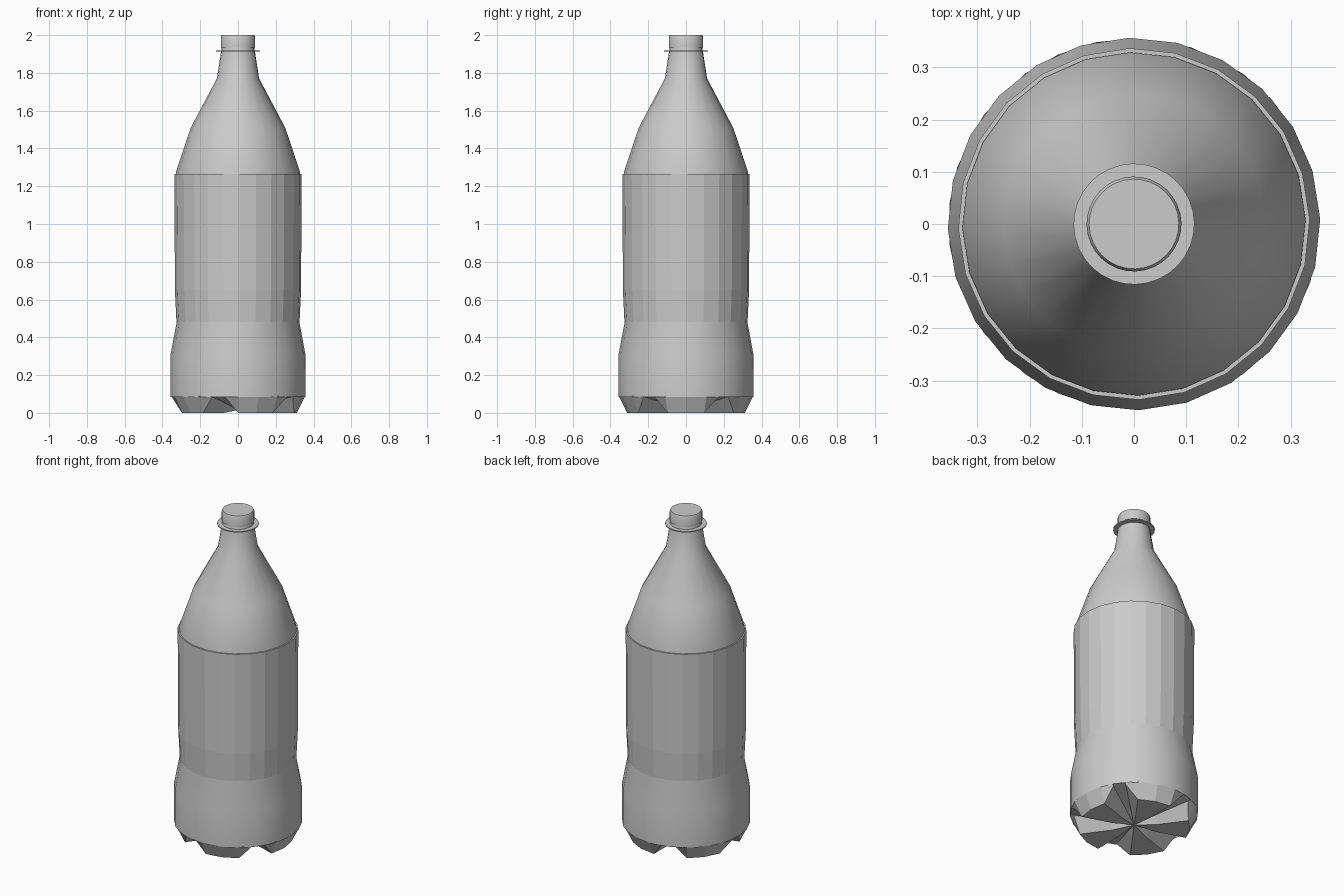
import bpy, bmesh, math
from math import cos, sin, radians

cube = bpy.data.objects.get("Cube")
if cube:
    bpy.data.objects.remove(cube, do_unlink=True)

grey = bpy.data.materials.new("plain grey")
grey.use_nodes = True
GREY = (0.6, 0.6, 0.6, 1)
grey.diffuse_color = GREY
grey.node_tree.nodes["Principled BSDF"].inputs["Base Color"].default_value = GREY


def finish(name, bm, smooth_angle=None):
    bmesh.ops.recalc_face_normals(bm, faces=bm.faces)
    mesh = bpy.data.meshes.new(name)
    bm.to_mesh(mesh)
    bm.free()
    mesh.materials.append(grey)
    obj = bpy.data.objects.new(name, mesh)
    bpy.context.collection.objects.link(obj)
    if smooth_angle:
        bpy.ops.object.select_all(action='DESELECT')
        obj.select_set(True)
        bpy.context.view_layer.objects.active = obj
        bpy.ops.object.shade_smooth_by_angle(angle=radians(smooth_angle))
    return obj


def bridge(bm, low, high):
    n = len(low)
    for i in range(n):
        j = (i + 1) % n
        bm.faces.new((low[i], low[j], high[j], high[i]))


def lathe(name, profile, sides=24, smooth_angle=None, cap_bottom=False, cap_top=False, closed=False):
    """Spin a list of (radius, height) points around z."""
    bm = bmesh.new()
    rings = []
    for r, z in profile:
        angles = [2 * math.pi * i / sides + radians(1.5) for i in range(sides)]
        rings.append([bm.verts.new((r * cos(a), r * sin(a), z)) for a in angles])
    for low, high in zip(rings, rings[1:]):
        bridge(bm, low, high)
    if closed:
        bridge(bm, rings[-1], rings[0])
    if cap_bottom:
        bm.faces.new(rings[0])
    if cap_top:
        bm.faces.new(rings[-1])
    return finish(name, bm, smooth_angle)


# Body: waisted cylinder, shoulder cone and neck
lathe("bottle_body", [(0.357, 0.085), (0.357, 0.31), (0.325, 0.48), (0.331, 0.65),
                      (0.329, 1.275), (0.25, 1.51), (0.112, 1.77), (0.09, 1.91),
                      (0.085, 1.94)], smooth_angle=35)

# Label sleeve: thin faceted band with a small lip at the top
lathe("label_sleeve", [(0.326, 0.48), (0.334, 0.65), (0.337, 1.265), (0.326, 1.265)])

# Neck ring and screw cap
lathe("neck_ring", [(0.08, 1.912), (0.116, 1.912), (0.116, 1.918), (0.08, 1.918)],
      sides=32, smooth_angle=35, closed=True)
lathe("bottle_cap", [(0.091, 1.935), (0.091, 1.99), (0.086, 2.0)],
      sides=32, smooth_angle=35, cap_bottom=True, cap_top=True)

# Base: five flat feet separated by grooves
bm = bmesh.new()
rim, outer, inner = [], [], []
for foot in range(5):
    for offset in (-30, -18, 0, 18, 30):
        a = radians(72 * foot + offset)
        groove = abs(offset) == 30
        for ring, r, z in ((rim, 0.356, 0.09),
                           (outer, 0.335 if groove else 0.312, 0.085 if groove else 0.0),
                           (inner, 0.13, 0.045 if groove else 0.0)):
            ring.append(bm.verts.new((r * cos(a), r * sin(a), z)))
bridge(bm, outer, rim)
bridge(bm, inner, outer)
centre = bm.verts.new((0, 0, 0.015))
for i in range(len(inner)):
    bm.faces.new((centre, inner[(i + 1) % len(inner)], inner[i]))
base = finish("footed_base", bm)
# The base is an open shell, so point its faces outward (down)
if sum(p.normal.z * p.area for p in base.data.polygons) > 0:
    base.data.flip_normals()
